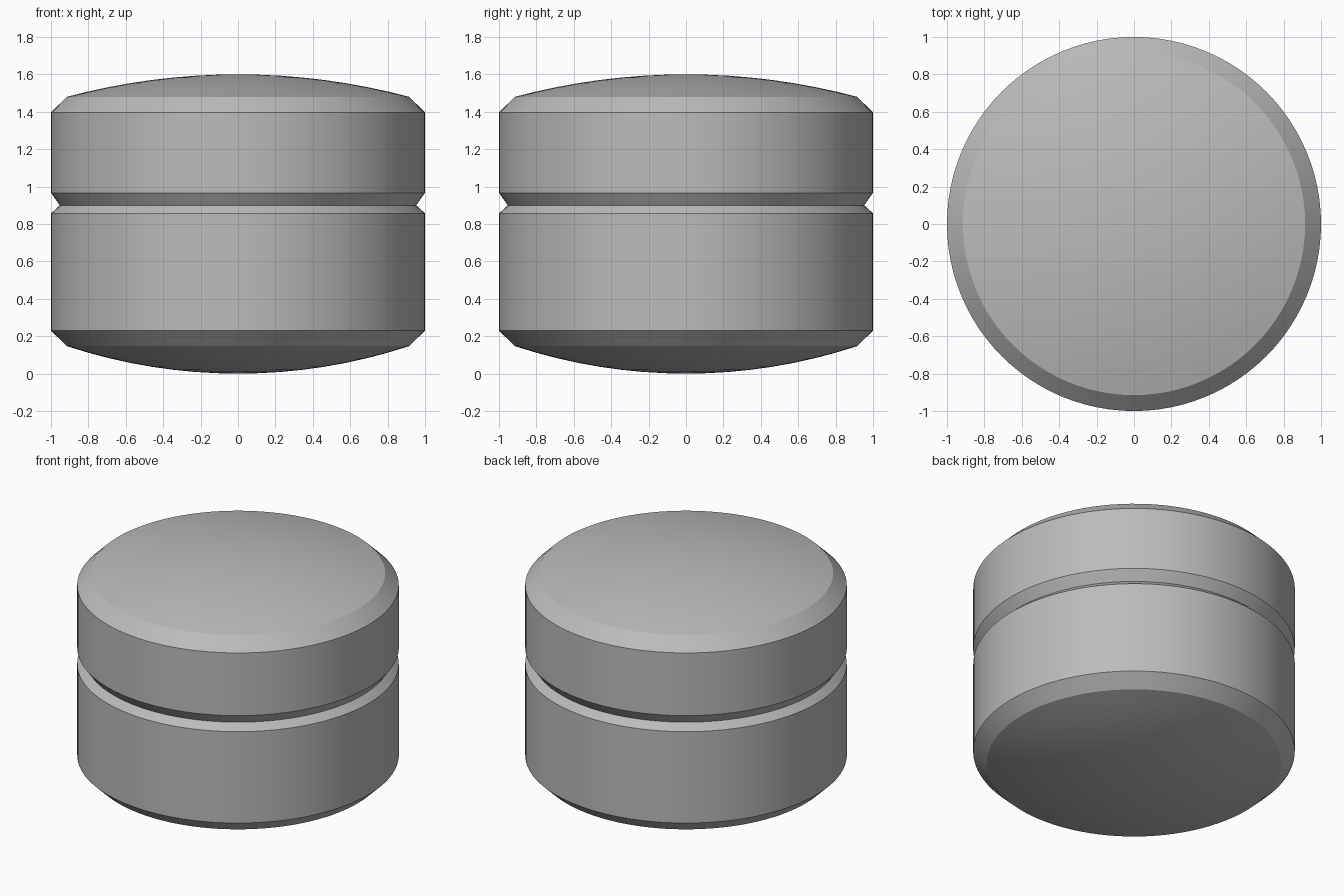
import bpy
import bmesh
import math
from mathutils import Matrix, Vector

cube = bpy.data.objects.get("Cube")
if cube:
    bpy.data.objects.remove(cube, do_unlink=True)

SEGMENTS = 96
RIM = 0.915        # radius where each dome meets its bevel
RINGS = 8          # rings per dome

grey = bpy.data.materials.new("plain_grey")
grey.use_nodes = True
colour = (0.5, 0.5, 0.5, 1)
grey.diffuse_color = colour
grey.node_tree.nodes["Principled BSDF"].inputs["Base Color"].default_value = colour


def dome(apex, edge):
    """Shallow spherical cap profile from the axis out to the rim."""
    sag = abs(edge - apex)
    radius = (RIM ** 2 + sag ** 2) / (2 * sag)
    sign = 1 if edge > apex else -1
    points = []
    for i in range(RINGS + 1):
        r = RIM * i / RINGS
        points.append((r, apex + sign * (radius - math.sqrt(radius ** 2 - r ** 2))))
    return points


def lathe(name, profile):
    """Spin a radius/height profile round the z axis."""
    bm = bmesh.new()
    verts = [bm.verts.new((r, 0, z)) for r, z in profile]
    edges = [bm.edges.new(pair) for pair in zip(verts, verts[1:])]
    bmesh.ops.spin(bm, geom=verts + edges, cent=(0, 0, 0), axis=(0, 0, 1),
                   angle=math.tau, steps=SEGMENTS, use_duplicate=False)
    bmesh.ops.remove_doubles(bm, verts=bm.verts, dist=0.0001)
    bmesh.ops.recalc_face_normals(bm, faces=bm.faces)
    mesh = bpy.data.meshes.new(name)
    bm.to_mesh(mesh)
    bm.free()
    mesh.materials.append(grey)
    obj = bpy.data.objects.new(name, mesh)
    bpy.context.collection.objects.link(obj)
    bpy.ops.object.select_all(action='DESELECT')
    obj.select_set(True)
    bpy.context.view_layer.objects.active = obj
    bpy.ops.object.shade_smooth_by_angle(angle=math.radians(20))
    return obj


# Domed base, lower wall, V groove, upper wall, domed top
profile = dome(0, 0.147)
profile += [(1, 0.23), (1, 0.857), (0.953, 0.9), (1, 0.967), (1, 1.397)]
profile += reversed(dome(1.6, 1.48))
lathe("grooved_drum", profile)
